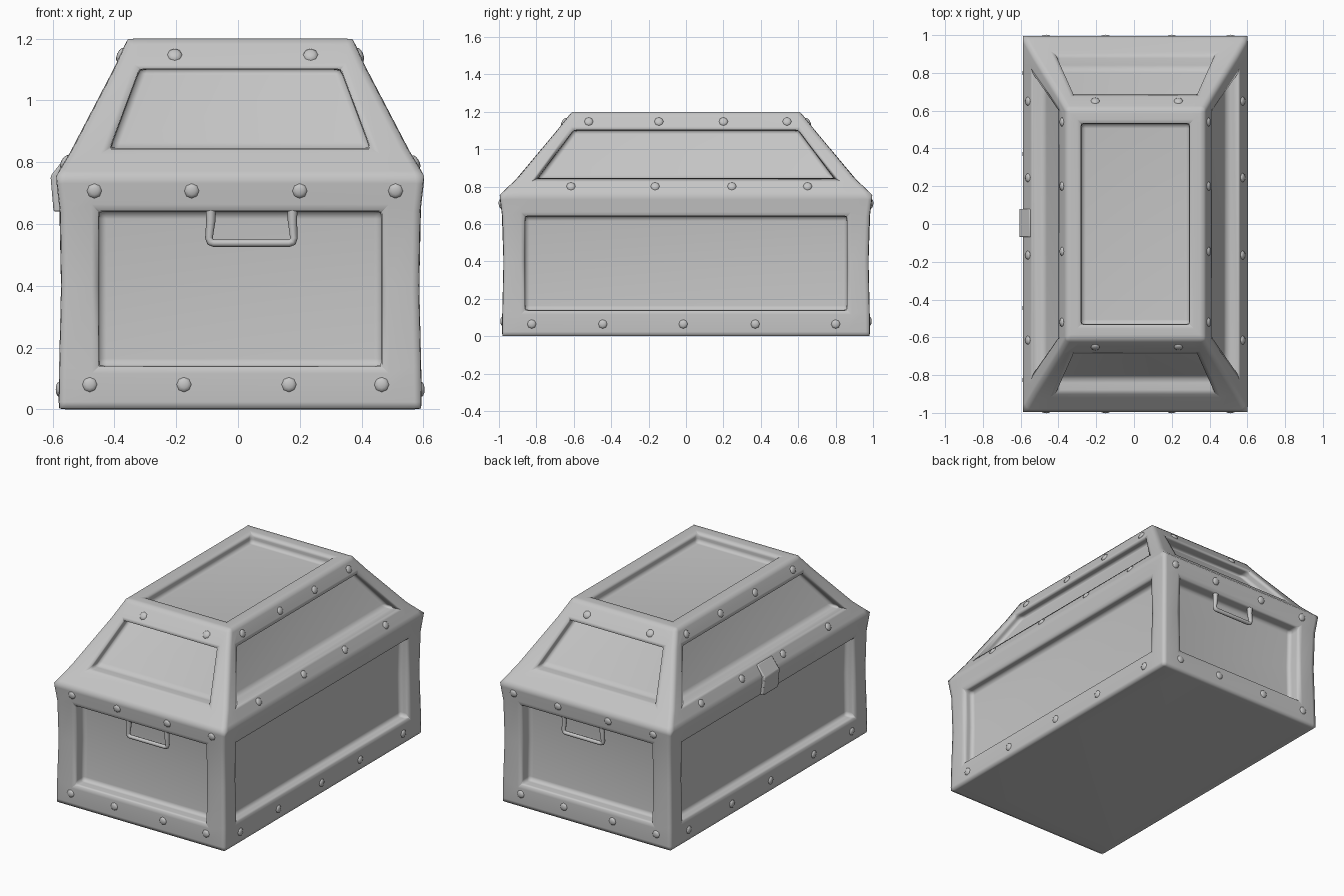
import bpy, bmesh, math
from mathutils import Vector

if "Cube" in bpy.data.objects:
    bpy.data.objects.remove(bpy.data.objects["Cube"])

GREY = (0.56, 0.56, 0.56, 1)
mat = bpy.data.materials.new("plain grey")
mat.use_nodes = True
mat.diffuse_color = GREY
mat.node_tree.nodes["Principled BSDF"].inputs["Base Color"].default_value = GREY

CX = 0.007  # middle of the chest body
# Depth of the recessed panels
END_DEPTH, SIDE_DEPTH, TOP_DEPTH = 0.085, 0.063, 0.06
# Height, half width, half length, panel half width, panel half length
LEVELS = [
    (0.0, 0.588, 0.984, 0.457, 0.86),
    (0.14, 0.586, 0.982, 0.457, 0.86),
    (0.40, 0.580, 0.976, 0.457, 0.86),
    (0.64, 0.584, 0.983, 0.457, 0.86),
    (0.755, 0.597, 0.998, 0.45, 0.84),
    (0.845, 0.543, 0.902, 0.42, 0.79),
    (1.1, 0.41, 0.69, 0.325, 0.60),
    (1.2, 0.365, 0.61, 0.285, 0.53),
]
PANEL_BANDS = [(1, 2), (5,)]


def finish(name, bm, angle):
    bmesh.ops.recalc_face_normals(bm, faces=bm.faces[:])
    mesh = bpy.data.meshes.new(name)
    bm.to_mesh(mesh)
    bm.free()
    mesh.materials.append(mat)
    ob = bpy.data.objects.new(name, mesh)
    bpy.context.collection.objects.link(ob)
    bpy.ops.object.select_all(action="DESELECT")
    ob.select_set(True)
    bpy.context.view_layer.objects.active = ob
    bpy.ops.object.shade_smooth_by_angle(angle=math.radians(angle))
    return ob


def soften(ob, width, profile):
    mod = ob.modifiers.new("soft edges", "BEVEL")
    mod.width = width
    mod.segments = 2
    mod.profile = profile
    mod.limit_method = "ANGLE"
    mod.angle_limit = math.radians(25)


# Chest shell: stacked rings, with a recessed panel on every side and the top
bm = bmesh.new()
rings = []
for z, w, l, pw, pl in LEVELS:
    outline = [(-w, -l), (-pw, -l), (pw, -l), (w, -l), (w, -pl), (w, pl),
               (w, l), (pw, l), (-pw, l), (-w, l), (-w, pl), (-w, -pl)]
    rings.append([bm.verts.new((x + CX, y, z)) for x, y in outline])
n = len(rings[0])
walls = [[bm.faces.new((a[i], a[(i + 1) % n], b[(i + 1) % n], b[i])) for i in range(n)]
         for a, b in zip(rings, rings[1:])]
bm.faces.new(rings[0][::-1])
top_z, _, _, pw, pl = LEVELS[-1]
inner = [bm.verts.new((x + CX, y, top_z)) for x, y in
         ((-pw, -pl), (pw, -pl), (pw, pl), (-pw, pl))]
top = rings[-1]
for c in range(4):
    a, b = inner[c], inner[(c + 1) % 4]
    i = 3 * c
    bm.faces.new((top[i + 1], top[i + 2], b, a))
    bm.faces.new((top[i], top[i + 1], a, top[i - 1]))
panels = [([bm.faces.new(inner)], Vector((0, 0, -TOP_DEPTH)))]
for band in PANEL_BANDS:
    for side, inward in ((1, (0, END_DEPTH, 0)), (4, (-SIDE_DEPTH, 0, 0)),
                         (7, (0, -END_DEPTH, 0)), (10, (SIDE_DEPTH, 0, 0))):
        panels.append(([walls[k][side] for k in band], Vector(inward)))
bmesh.ops.recalc_face_normals(bm, faces=bm.faces[:])
# Panels sink straight in, along the axis they face
for faces, inward in panels:
    bmesh.ops.inset_region(bm, faces=faces, thickness=0, depth=0)
    bmesh.ops.translate(bm, verts=list({v for f in faces for v in f.verts}), vec=inward)
soften(finish("chest_shell", bm, 130), 0.024, 0.8)


def wall_point(z, column):
    """Half extent and slope of the shell at a height."""
    for a, b in zip(LEVELS, LEVELS[1:]):
        if a[0] <= z <= b[0]:
            t = (z - a[0]) / (b[0] - a[0])
            slope = Vector((b[0] - a[0], a[column] - b[column])).normalized()
            return a[column] + t * (b[column] - a[column]), slope


# Rivets: flattened domes along the frame bands, alike on opposite sides
END_RIVETS = {0.08: (-0.48, -0.175, 0.165, 0.465),
              0.707: (-0.465, -0.15, 0.20, 0.51),
              1.148: (-0.205, 0.235)}
SIDE_RIVETS = {0.065: (-0.825, -0.445, -0.015, 0.37, 0.8),
               0.802: (-0.615, -0.165, 0.245, 0.65),
               1.148: (-0.52, -0.145, 0.2, 0.54)}
bm = bmesh.new()
for rows, column in ((END_RIVETS, 2), (SIDE_RIVETS, 1)):
    for z, places in rows.items():
        half, (out, up) = wall_point(z, column)
        for s in (-1, 1):
            for p in places:
                if column == 2:
                    spot, normal = Vector((p, s * half, z)), Vector((0, s * out, up))
                else:
                    spot, normal = Vector((CX + s * half, p, z)), Vector((s * out, 0, up))
                dome = bmesh.ops.create_uvsphere(bm, u_segments=8, v_segments=6, radius=0.024)
                turn = normal.to_track_quat("Z", "Y")
                for v in dome["verts"]:
                    v.co.z *= 0.42
                    v.co = spot + turn @ v.co
finish("rivets", bm, 60)

# Pull handles hanging under the rim at both ends
for name, s in (("front_handle", -1), ("back_handle", 1)):
    path = [(-0.088, 0.66, 1.4), (-0.088, 0.61, 1.2), (-0.094, 0.555, 1),
            (-0.09, 0.542, 1), (-0.078, 0.538, 1), (0.165, 0.538, 1),
            (0.177, 0.542, 1), (0.181, 0.555, 1), (0.176, 0.61, 1.2),
            (0.176, 0.66, 1.4)]
    curve = bpy.data.curves.new(name, "CURVE")
    curve.dimensions = "3D"
    curve.bevel_depth = 0.0125
    curve.bevel_resolution = 2
    curve.use_fill_caps = True
    spline = curve.splines.new("POLY")
    spline.points.add(len(path) - 1)
    for point, (x, z, r) in zip(spline.points, path):
        point.co = (x, s * 0.96, z, 1)
        point.radius = r
    curve.materials.append(mat)
    ob = bpy.data.objects.new(name, curve)
    bpy.context.collection.objects.link(ob)

# Latch: bent plate folded over the rim on the right side
bm = bmesh.new()
section = [(-0.535, 0.815), (-0.552, 0.826), (-0.607, 0.755),
           (-0.597, 0.64), (-0.572, 0.64), (-0.57, 0.75)]
near = bm.faces.new([bm.verts.new((x, -0.07, z)) for x, z in section])
far = bmesh.ops.extrude_face_region(bm, geom=[near])["geom"]
for v in far:
    if isinstance(v, bmesh.types.BMVert):
        v.co.y = 0.08
soften(finish("latch", bm, 40), 0.006, 0.5)
